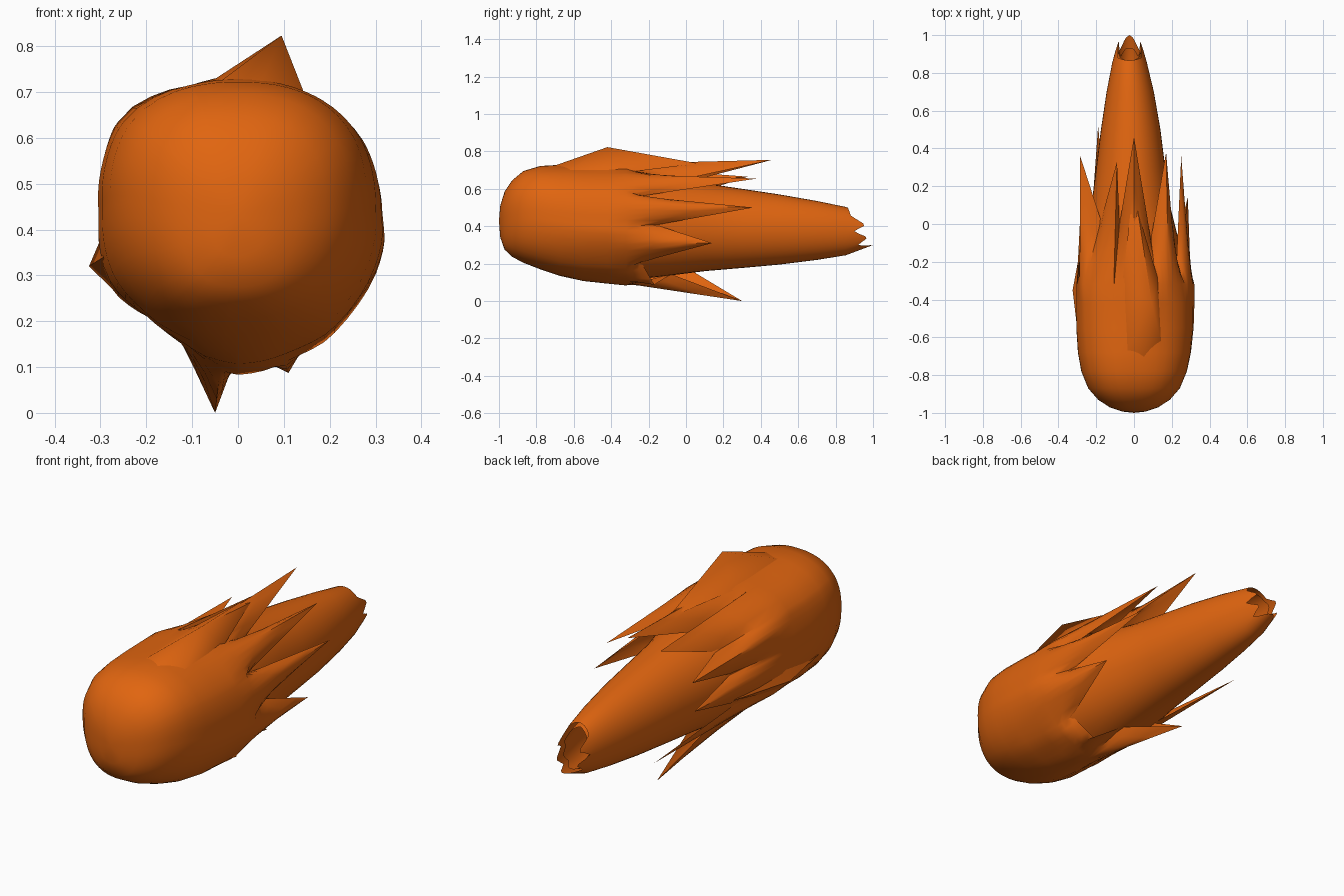
import bpy, math

if "Cube" in bpy.data.objects:
    bpy.data.objects.remove(bpy.data.objects["Cube"])

CZ = 0.43
orange = bpy.data.materials.new("flame orange")
orange.diffuse_color = (0.75, 0.13, 0.005, 1)
orange.use_nodes = True
orange.node_tree.nodes["Principled BSDF"].inputs["Base Color"].default_value = orange.diffuse_color


def make(name, verts, faces, angle=50):
    me = bpy.data.meshes.new(name)
    me.from_pydata(verts, [], faces)
    me.materials.append(orange)
    me.update()
    ob = bpy.data.objects.new(name, me)
    bpy.context.collection.objects.link(ob)
    bpy.context.view_layer.objects.active = ob
    ob.select_set(True)
    bpy.ops.object.mode_set(mode='EDIT')
    bpy.ops.mesh.select_all(action='SELECT')
    bpy.ops.mesh.normals_make_consistent(inside=False)
    bpy.ops.object.mode_set(mode='OBJECT')
    bpy.ops.object.shade_smooth_by_angle(angle=math.radians(angle))
    ob.select_set(False)
    return ob


def loft(rings, cap=None):
    n = len(rings[0])
    verts = [p for r in rings for p in r]
    faces = [(i * n + j, i * n + (j + 1) % n, (i + 1) * n + (j + 1) % n, (i + 1) * n + j)
             for i in range(len(rings) - 1) for j in range(n)]
    if cap:
        verts.append(cap)
        faces += [(j, len(verts) - 1, (j + 1) % n) for j in range(n)]
    return verts, faces


def polar(x, z):
    return math.atan2(z - CZ, x) % (2 * math.pi)


def mix(p, q, t):
    return tuple(u + (v - u) * t for u, v in zip(p, q))


# Head cross-section seen from the front
section = [(.315, .42), (.30, .52), (.27, .59), (.15, .69), (0, .73), (-.1, .71), (-.18, .69),
           (-.235, .66), (-.27, .62), (-.295, .54), (-.302, .42), (-.295, .31), (-.27, .26),
           (-.19, .205), (-.12, .15), (-.07, .105), (0, .083), (.05, .09), (.12, .12),
           (.19, .155), (.25, .22), (.30, .30), (.32, .37)]
table = sorted((polar(x, z), math.hypot(x, z - CZ)) for x, z in section)
table = ([(table[-1][0] - 2 * math.pi, table[-1][1])] + table
         + [(table[0][0] + 2 * math.pi, table[0][1])])


def section_point(a):
    a %= 2 * math.pi
    for (a0, r0), (a1, r1) in zip(table, table[1:]):
        if a0 <= a <= a1:
            r = r0 + (r1 - r0) * (a - a0) / (a1 - a0)
            return r * math.cos(a), CZ + r * math.sin(a)


def round_point(a):
    """Rounded square used for the nose."""
    c, s = math.cos(a), math.sin(a)
    r = (abs(c / .307) ** 2.4 + abs(s / (.30 if s > 0 else .35)) ** 2.4) ** (-1 / 2.4)
    return r * c, CZ + r * s


# Tail spans: y, left, right, bottom, top
spans = [(-.1, -.262, .24, .135, .668), (.1, -.225, .19, .16, .63),
         (.3, -.2, .165, .177, .60), (.5, -.175, .14, .195, .57), (.7, -.145, .105, .22, .535),
         (.855, -.115, .068, .245, .503)]


def oval(a, x0, x1, z0, z1):
    return ((x0 + x1) / 2 + (x1 - x0) / 2 * math.cos(a),
            (z0 + z1) / 2 + (z1 - z0) / 2 * math.sin(a))


def tail_point(a, y):
    """Surface of the tail; forward of y = -0.1 it swells into the head."""
    if y < -.1:
        x, z = section_point(a)
        p = (x * .975, CZ + (z - CZ) * .975)
        return mix(p, oval(a, *spans[0][1:]), max(0, (y + .45) / .35))
    for s0, s1 in zip(spans, spans[1:]):
        if y <= s1[0]:
            return oval(a, *mix(s0, s1, (y - s0[0]) / (s1[0] - s0[0]))[1:])
    return oval(a, *spans[-1][1:])


# Ragged hem of the head: valley, tip, valley, tip ... around the axis
hem = [(.28, -.16, .43), (.25, .36, .50), (.235, -.25, .575), (.17, .38, .655), (.11, -.08, .67),
       (0, .46, .755), (-.07, 0, .67), (-.09, .33, .665), (-.18, .02, .60), (-.285, .36, .57),
       (-.235, -.02, .49), (-.27, .32, .41), (-.25, -.08, .32), (-.19, .52, .21),
       (-.16, -.02, .19), (-.05, .30, 0), (.02, -.08, .12), (.11, -.17, .087),
       (.21, -.24, .21), (.285, .14, .31)]
for k in range(0, len(hem), 2):          # valleys sink into the tail
    x, y, z = hem[k]
    px, pz = tail_point(polar(x, z), y)
    hem[k] = (px * .98, y, CZ + (pz - CZ) * .98)
STEP = 4
angles, ends = [], []
for k, p in enumerate(hem):
    q = hem[(k + 1) % len(hem)]
    a, b = polar(p[0], p[2]), polar(q[0], q[2])
    d = (b - a + math.pi) % (2 * math.pi) - math.pi
    for s in range(STEP):
        angles.append(a + d * s / STEP)
        ends.append(mix(p, q, s / STEP))

# Head rings: y, width factor, lowest z, highest z, roundness
profile = [(-.993, .2, .34, .51, 1), (-.97, .42, .275, .585, 1), (-.93, .62, .237, .645, 1),
           (-.87, .79, .205, .695, 1), (-.78, .91, .17, .722, .9), (-.68, .97, .135, .728, .65),
           (-.55, 1, .105, .73, .3), (-.42, 1, .09, .732, 0), (-.32, 1, .08, .735, 0)]
rings = []
for y, w, lo, hi, k in profile:
    pts = [mix(section_point(a), round_point(a), k) for a in angles]
    rings.append([(x * w, y, lo + (z - .08) * (hi - lo) / .65) for x, z in pts])
last = rings[-1]
for t in (.33, .67, 1):
    rings.append([mix(p, e, t) for p, e in zip(last, ends)])
make("fireball_head", *loft(rings, (0, -1, .43)))


# Tapering tail with a ragged, open, slanted end
def tail(name, out, rim, n=40):
    end = []
    for j, (x, y, z) in enumerate(out[-1]):
        h = abs(((j / n - .25 + .5) % 1) - .5) * 2      # 0 at the top, 1 at the bottom
        pos = h * (len(rim) - 1)
        i = min(int(pos), len(rim) - 2)
        ye = rim[i] + (rim[i + 1] - rim[i]) * (pos - i)
        f = (ye - y) / .14
        end.append((x + (-.025 - x) * .42 * f, ye, z + (.37 - z) * .42 * f))
    return make(name, *loft(out + [end]))


def tube(ys, k, n=40):
    out = []
    for y in ys:
        pts = [tail_point(2 * math.pi * j / n, y) for j in range(n)]
        out.append([(-.025 + (x + .025) * k, y, .37 + (z - .37) * k) for x, z in pts])
    return out


tail("flame_tail", tube([-.42, -.3, -.2, -.1, .1, .3, .5, .7, .855], 1),
     [.865, .87, .88, .965, .90, .975, .92, .985, 1.0])
tail("tail_lining", tube([.6, .75, .855], .8),
     [.86, .87, .88, .91, .88, .92, .89, .93, .93])


# Pointed flame flaps rising out of the head
def flap(name, apex, rim):
    n = len(rim)
    make(name, [apex] + rim, [(0, i + 1, (i + 1) % n + 1) for i in range(n)], 60)


flap("top_flap", (.095, -.42, .823),
     [(.15, -.65, .683), (.05, -.72, .718), (-.04, -.68, .722), (-.06, -.3, .722),
      (-.02, .05, .735), (.02, .07, .735), (.13, -.3, .69)])
flap("left_flap", (-.325, -.35, .32),
     [(-.293, -.62, .34), (-.295, -.35, .39), (-.26, 0, .34), (-.264, -.35, .26)])
